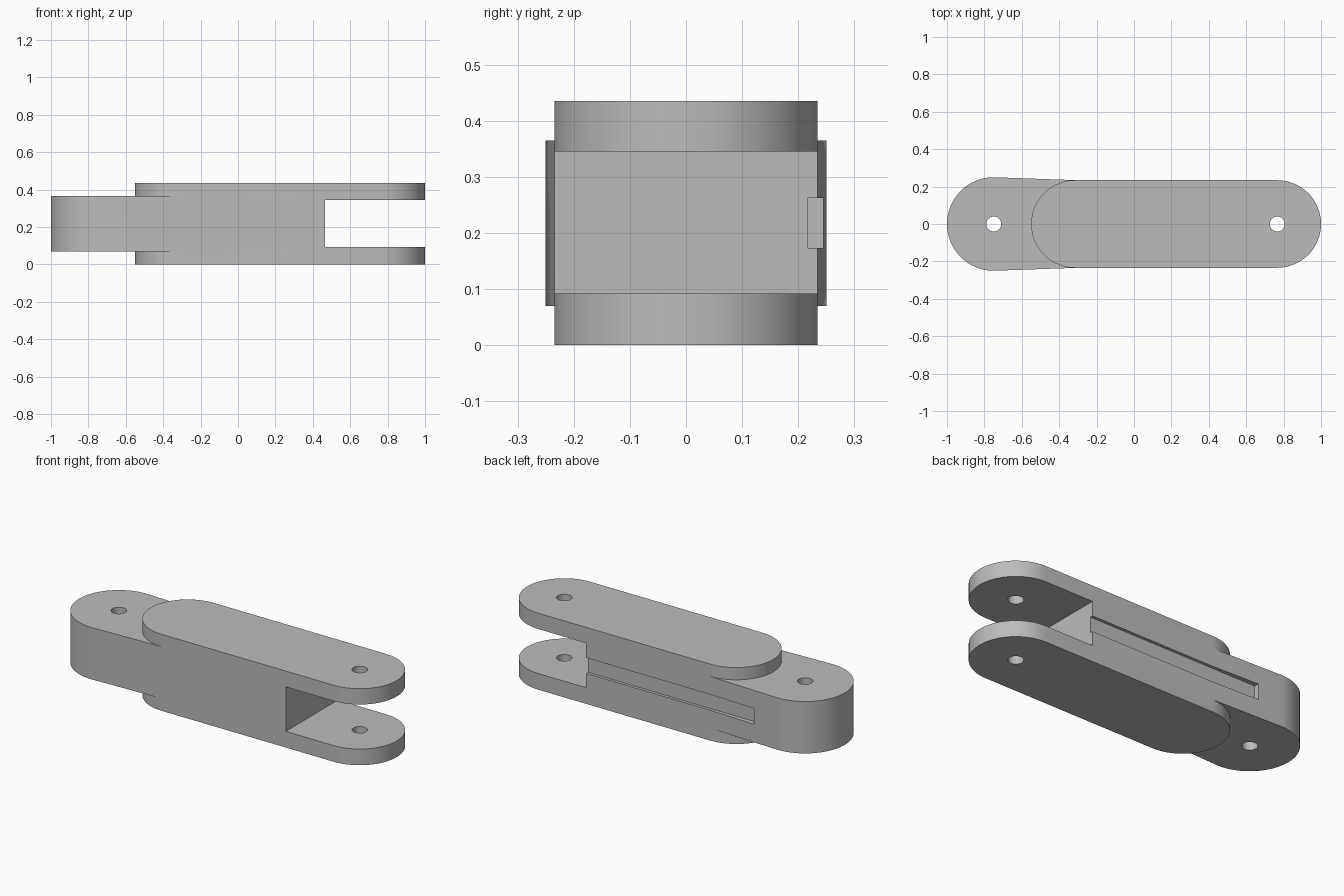
import bpy
import bmesh
from math import sin, cos, pi

if "Cube" in bpy.data.objects:
    bpy.data.objects.remove(bpy.data.objects["Cube"], do_unlink=True)

grey = bpy.data.materials.new("plain grey")
grey.use_nodes = True
grey.diffuse_color = (0.5, 0.5, 0.5, 1)
grey.node_tree.nodes["Principled BSDF"].inputs["Base Color"].default_value = (0.5, 0.5, 0.5, 1)

HALF_WIDTH = 0.234
FORK_X, LUG_X = 0.766, -0.75


def arc(cx, radius, start, end, steps=32):
    angles = [start + (end - start) * i / steps for i in range(steps + 1)]
    return [(cx + radius * cos(a), radius * sin(a)) for a in angles]


def prism(name, outline, z0, z1):
    """Extrude a counter-clockwise outline from z0 to z1."""
    bm = bmesh.new()
    base = bm.faces.new([bm.verts.new((x, y, z0)) for x, y in outline])
    top = bmesh.ops.extrude_face_region(bm, geom=[base])["geom"]
    verts = [v for v in top if isinstance(v, bmesh.types.BMVert)]
    bmesh.ops.translate(bm, verts=verts, vec=(0, 0, z1 - z0))
    bmesh.ops.recalc_face_normals(bm, faces=bm.faces)
    mesh = bpy.data.meshes.new(name)
    bm.to_mesh(mesh)
    bm.free()
    mesh.materials.append(grey)
    obj = bpy.data.objects.new(name, mesh)
    bpy.context.collection.objects.link(obj)
    return obj


def combine(target, tool, operation):
    """Apply a boolean and discard the tool object."""
    mod = target.modifiers.new(operation.lower(), "BOOLEAN")
    mod.operation, mod.solver, mod.object = operation, "EXACT", tool
    bpy.context.view_layer.objects.active = target
    bpy.ops.object.modifier_apply(modifier=mod.name)
    bpy.data.objects.remove(tool, do_unlink=True)


# Central block with the rounded, slightly wider lug
body_outline = arc(LUG_X, 0.25, pi / 2, 3 * pi / 2)
body_outline += [(-0.3, -HALF_WIDTH), (0.465, -HALF_WIDTH),
                 (0.465, HALF_WIDTH), (-0.3, HALF_WIDTH)]
link = prism("hinge_link", body_outline, 0.07, 0.365)

# Lower and upper fork plates
plate_outline = (arc(FORK_X, HALF_WIDTH, -pi / 2, pi / 2)
                 + arc(-0.316, HALF_WIDTH, pi / 2, 3 * pi / 2))
for name, z0, z1 in (("lower_plate", 0, 0.092), ("upper_plate", 0.345, 0.435)):
    combine(link, prism(name, plate_outline, z0, z1), "UNION")

# Pin holes at both ends
for x in (LUG_X, FORK_X):
    combine(link, prism("pin_hole", arc(x, 0.04, 0, 2 * pi)[:-1], -0.1, 0.6), "DIFFERENCE")

# Long slot in the back face, open towards the fork
slot_outline = [(-0.6, 0.217), (0.6, 0.217), (0.6, 0.4), (-0.6, 0.4)]
combine(link, prism("back_slot", slot_outline, 0.173, 0.262), "DIFFERENCE")

# Smooth the rounded ends and keep the rims sharp
bpy.ops.object.select_all(action="DESELECT")
link.select_set(True)
bpy.context.view_layer.objects.active = link
bpy.ops.object.shade_smooth_by_angle(angle=pi / 6)
